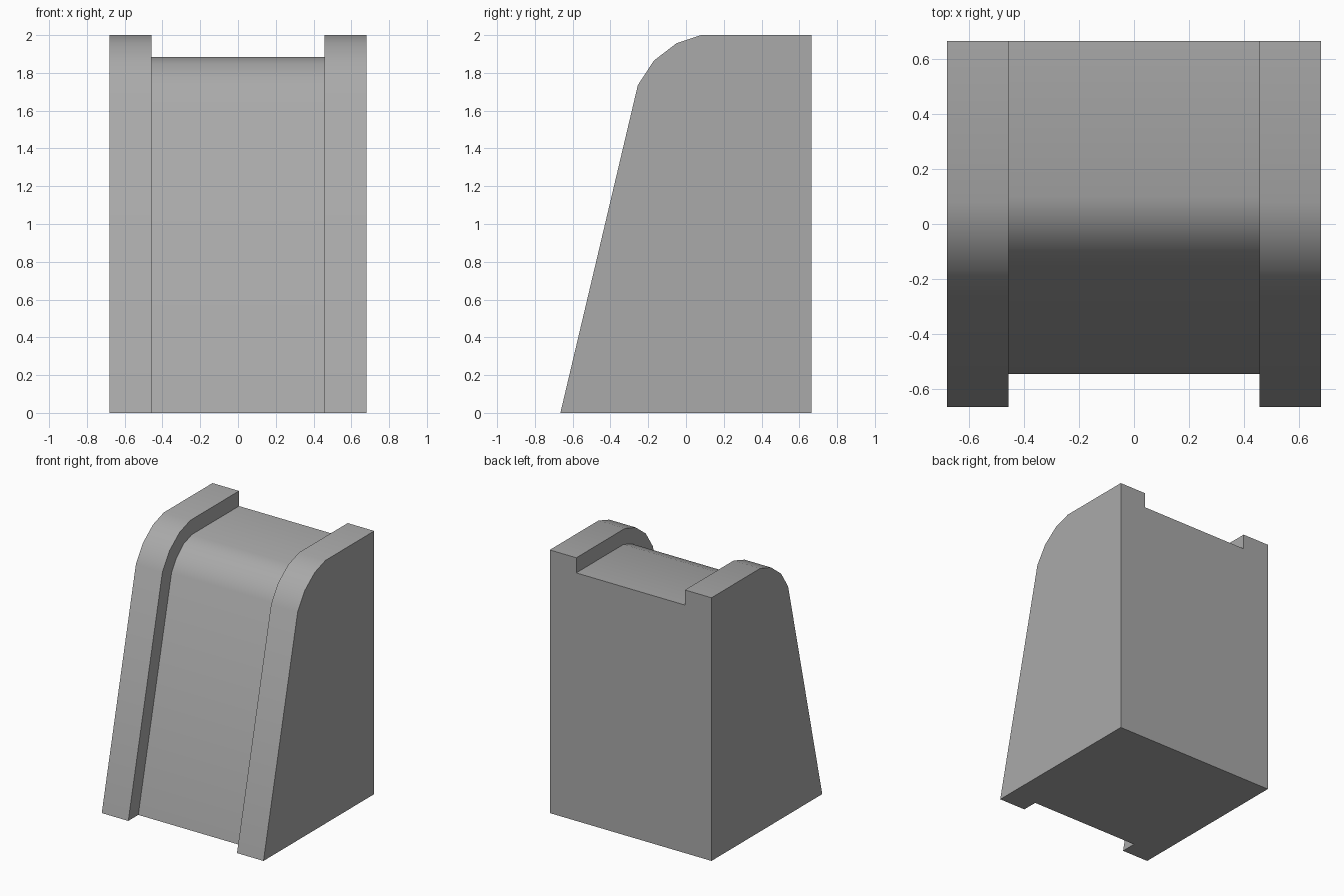
import bpy
import bmesh

if "Cube" in bpy.data.objects:
    bpy.data.objects.remove(bpy.data.objects["Cube"])

HALF_WIDTH = 0.68
RAIL_X = 0.457      # inner side of the raised rails
BACK_Y = 0.665

# Side profiles (y, z): the raised rail outline and the recessed panel outline
rail = [(-0.545, 0), (-BACK_Y, 0), (-0.255, 1.735), (-0.17, 1.865), (-0.05, 1.957),
        (0.08, 2.0), (BACK_Y, 2.0), (BACK_Y, 1.885), (BACK_Y, 0)]
panel = [(-0.545, 0), (-0.545, 0), (-0.145, 1.69), (-0.09, 1.774), (-0.005, 1.85),
         (0.098, 1.885), (BACK_Y, 1.885), (BACK_Y, 1.885), (BACK_Y, 0)]

# Cross-sections from left to right, stepping in and out at the rails
sections = [(-HALF_WIDTH, rail), (-RAIL_X, rail), (-RAIL_X, panel),
            (RAIL_X, panel), (RAIL_X, rail), (HALF_WIDTH, rail)]

bm = bmesh.new()
rings = [[bm.verts.new((x, y, z)) for y, z in outline] for x, outline in sections]
count = len(rail)
for a, b in zip(rings, rings[1:]):
    for i in range(count):
        j = (i + 1) % count
        bm.faces.new((a[i], a[j], b[j], b[i]))
bm.faces.new(rings[0])
bm.faces.new(rings[-1])
bmesh.ops.remove_doubles(bm, verts=bm.verts, dist=0.0005)
bmesh.ops.recalc_face_normals(bm, faces=bm.faces)

mesh = bpy.data.meshes.new("railed_block")
bm.to_mesh(mesh)
bm.free()
block = bpy.data.objects.new("railed_block", mesh)
bpy.context.collection.objects.link(block)

# Plain grey finish
grey = bpy.data.materials.new("grey")
grey.diffuse_color = (0.4, 0.4, 0.4, 1)
grey.use_nodes = True
grey.node_tree.nodes["Principled BSDF"].inputs["Base Color"].default_value = grey.diffuse_color
mesh.materials.append(grey)

# Smooth the rounded shoulder, keep the corners sharp
bpy.context.view_layer.objects.active = block
block.select_set(True)
bpy.ops.object.shade_smooth_by_angle(angle=0.524)
